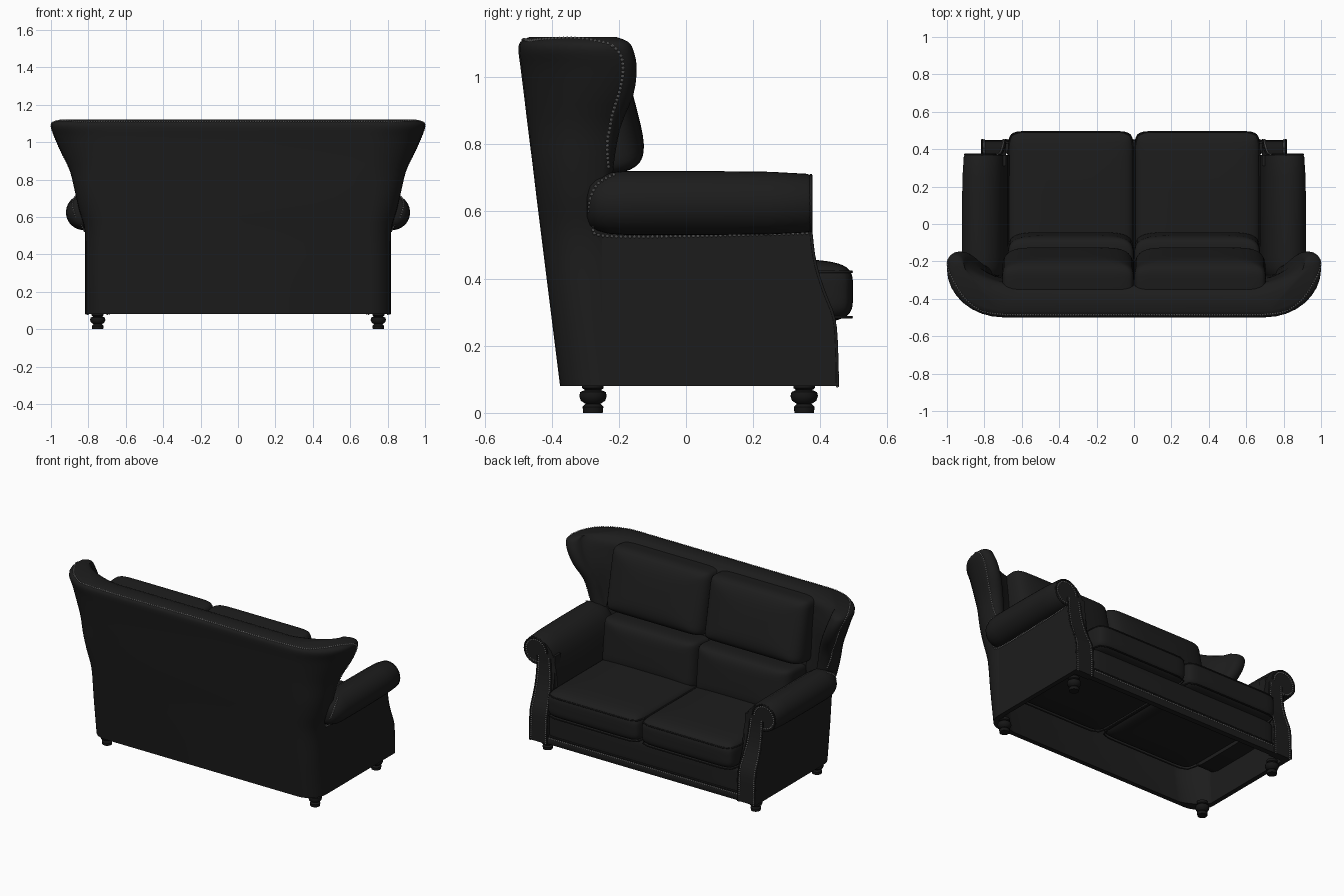
import bpy, bmesh, math
from mathutils import Vector, Matrix

cube = bpy.data.objects.get("Cube")
if cube:
    bpy.data.objects.remove(cube, do_unlink=True)


def material(name, rgb, rough):
    m = bpy.data.materials.new(name)
    m.use_nodes = True
    m.diffuse_color = (*rgb, 1)
    b = m.node_tree.nodes["Principled BSDF"]
    b.inputs["Base Color"].default_value = (*rgb, 1)
    b.inputs["Roughness"].default_value = rough
    return m


LEATHER = material("black leather", (.012, .012, .012), .5)
WOOD = material("dark wood", (.008, .008, .008), .5)
STUD = material("grey studs", (.27, .27, .27), .4)


def finish(name, bm, mat, angle=40):
    bmesh.ops.recalc_face_normals(bm, faces=bm.faces)
    me = bpy.data.meshes.new(name)
    bm.to_mesh(me)
    bm.free()
    ob = bpy.data.objects.new(name, me)
    bpy.context.collection.objects.link(ob)
    me.materials.append(mat)
    bpy.ops.object.select_all(action="DESELECT")
    ob.select_set(True)
    bpy.context.view_layer.objects.active = ob
    bpy.ops.object.shade_smooth_by_angle(angle=math.radians(angle))
    return ob


def spline(keys, steps):
    """Smooth curve through the keys."""
    ks = [Vector(k) for k in keys]
    ks = [ks[0]] + ks + [ks[-1]]
    out = []
    for a, b, c, d in zip(ks, ks[1:], ks[2:], ks[3:]):
        for i in range(steps):
            t = i / steps
            out.append(.5 * (2 * b + (c - a) * t + (2 * a - 5 * b + 4 * c - d) * t ** 2
                             + (3 * b - a - 3 * c + d) * t ** 3))
    return out + [ks[-1]]


def loft(name, rows, mat=LEATHER, angle=40):
    """Skin closed rings of points and cap both ends."""
    bm = bmesh.new()
    rings = [[bm.verts.new(p) for p in row] for row in rows]
    n = len(rings[0])
    for r, s in zip(rings, rings[1:]):
        for i in range(n):
            j = (i + 1) % n
            bm.faces.new((r[i], r[j], s[j], s[i]))
    bm.faces.new(rings[0])
    bm.faces.new(rings[-1])
    return finish(name, bm, mat, angle)


def pillow(name, lo, hi, thin=2, tilt=0, corner=14, edge=5, lean=0):
    """Cushion in the box lo..hi, squarish in outline and soft along its thin axis."""
    lo, hi = Vector(lo), Vector(hi)
    mid, half = (lo + hi) / 2, (hi - lo) / 2
    bm = bmesh.new()
    bmesh.ops.create_cube(bm, size=2)
    bmesh.ops.subdivide_edges(bm, edges=bm.edges[:], cuts=17, use_grid_fill=True)
    for v in bm.verts:
        # Crowd the grid toward the rounded edges
        p = Vector([math.sin(c * math.pi / 2) for c in v.co])
        flat = sum(abs(p[i]) ** corner for i in range(3) if i != thin) ** (edge / corner)
        p /= (flat + abs(p[thin]) ** edge) ** (1 / edge)
        p.y -= lean * p.z * max(p.y, 0)
        v.co = Vector([a * b for a, b in zip(p, half)])
    bmesh.ops.transform(bm, verts=bm.verts, matrix=Matrix.Translation(mid) @ Matrix.Rotation(tilt, 4, "X"))
    return finish(name, bm, LEATHER, 80)


def piping(name, points, cyclic=False, radius=.005):
    cu = bpy.data.curves.new(name, "CURVE")
    cu.dimensions = "3D"
    cu.bevel_depth, cu.bevel_resolution = radius, 1
    sp = cu.splines.new("POLY")
    sp.points.add(len(points) - 1)
    for p, q in zip(sp.points, points):
        p.co = (*q, 1)
    sp.use_cyclic_u = cyclic
    cu.materials.append(LEATHER)
    bpy.context.collection.objects.link(bpy.data.objects.new(name, cu))


def studs(name, path, target=None, gap=.0135):
    """Row of round nail heads, snapped onto a target part."""
    bm = bmesh.new()
    bpy.context.view_layer.update()
    left = 0
    for a, b in zip(path, path[1:]):
        d = (b - a).length
        while left < d:
            p = a.lerp(b, left / d)
            if target:
                p = target.closest_point_on_mesh(p)[1]
            bmesh.ops.create_icosphere(bm, subdivisions=1, radius=.0052, matrix=Matrix.Translation(p))
            left += gap
        left -= d
    finish(name, bm, STUD)


# Winged back: z, half width, rear y, front y, corner rx, corner ry, half thickness
wing_keys = [
    (.08, .815, -.375, -.22, .12, .12, .015), (.32, .815, -.405, -.22, .12, .12, .015),
    (.52, .818, -.43, -.22, .13, .13, .04), (.64, .85, -.445, -.22, .15, .14, .05),
    (.74, .873, -.457, -.215, .17, .15, .05), (.85, .9, -.471, -.195, .22, .18, .05),
    (.95, .948, -.483, -.156, .27, .23, .05), (1.03, .983, -.493, -.147, .3, .26, .05),
    (1.08, 1, -.499, -.157, .3, .26, .05), (1.105, .992, -.493, -.172, .3, .25, .042),
    (1.12, .955, -.465, -.21, .28, .2, .025)]


def wing_ring(k):
    z, w, b, f, rx, ry, h = k
    quarter = [i * math.pi / 16 for i in range(9)]
    half = [(w - rx + rx * math.sin(a), b + ry - ry * math.cos(a)) for a in quarter]
    half += [(w - h + h * math.cos(a * 2), f - h + h * math.sin(a * 2)) for a in quarter[1:]]
    # Padded inner face, nearly diagonal across the corner
    ix, low = w - 2 * h - .62, b + 4 * h - .03
    iy = f - h - low
    half += [(.62 + ix * abs(math.cos(a)) ** 1.35, low + iy * (1 - math.sin(a) ** 1.35)) for a in quarter[1:]]
    return [(x, y, z) for x, y in half] + [(-x, y, z) for x, y in reversed(half)]


back = loft("winged_back", [wing_ring(k) for k in spline(wing_keys, 3)], angle=60)
pillow("inner_back_pad", (-.69, -.43, .4), (.69, -.25, 1.07), 1, .1)

# Arm cross-section (x, z): outer roll, then inner side
arm_section = [(.825 + .095 * math.cos(a), .625 + .095 * math.sin(a))
               for a in [math.radians(-100 + 190 * i / 18) for i in range(19)]]
arm_section += [(.785, .712), (.745, .69), (.712, .65), (.69, .59), (.675, .5), (.665, .4), (.665, .27), (.8, .27)]
arm_rows = [(-.295, .45), (-.285, .7), (-.265, .85), (-.23, .96), (-.18, 1), (.08, 1),
            (.25, .98), (.36, .92), (.37, .88)]
# Side wall and front post outlines (y, z)
front_edge = spline([(.45, .08), (.448, .18), (.44, .28), (.41, .36), (.385, .44), (.372, .53), (.369, .62)], 3)
wall = [(-.25, .62), (-.25, .08)] + [tuple(p) for p in front_edge]
post = [(.31, .62), (.4, .08)] + [tuple(p) for p in front_edge]


def foot(name, x, y):
    outline = [(.029, 0), (.031, .018), (.022, .027), (.036, .036), (.041, .05), (.038, .062),
               (.024, .068), (.032, .074), (.032, .09)]
    rows = [[(x + r * math.cos(i * math.pi / 10), y + r * math.sin(i * math.pi / 10), z)
             for i in range(20)] for r, z in outline]
    loft(name, rows, WOOD)


for side, s in (("left", 1), ("right", -1)):
    loft(side + "_arm", [[(s * (.8 + (x - .8) * (k if x > .8 or y < 0 else 1)), y, .62 + (z - .62) * k)
                          for x, z in arm_section] for y, k in arm_rows])
    loft(side + "_side_wall", [[(s * x, y, z) for y, z in wall] for x in (.785, .815)])
    loft(side + "_front_post", [[(s * x, y, z) for y, z in post] for x in (.685, .814)])
    for where, y in (("front", .352), ("rear", -.277)):
        foot(f"{side}_{where}_foot", s * .75, y)

    # Nail rows: wing edge and arm seam, then the scroll and post border
    edge = spline([(0, -.485, 1.114), (.7, -.485, 1.114), (.87, -.43, 1.114), (.97, -.29, 1.108),
                   (.995, -.21, 1.085), (.99, -.187, 1.03), (.965, -.195, .96), (.915, -.222, .87),
                   (.885, -.228, .78), (.875, -.215, .715)], 5)
    studs(side + "_wing_studs", [Vector((s * p.x, p.y, p.z)) for p in edge], back)
    seam = spline([(.87, -.215, .71), (.885, -.265, .68), (.875, -.288, .62), (.84, -.275, .56),
                   (.822, -.25, .528), (.82, 0, .526), (.82, .36, .535)], 5)
    studs(side + "_arm_studs", [Vector((s * p.x, p.y, p.z)) for p in seam])
    hub = Vector((s * .822, .372, .625))
    scroll = [hub + Vector((s * .07 * math.cos(a), 0, .07 * math.sin(a)))
              for a in [math.radians(-100 + 14 * i) for i in range(21)]]
    for x, out, tag in ((.802, .01, "outer"), (.698, -.01, "inner")):
        # Border rows draw together toward the scroll
        line = [Vector((s * (x + (.03 * max(0, z - .3) / .28 if out < 0 else 0)), y + .001, z))
                for y, z in front_edge if z < .6]
        studs(f"{side}_{tag}_post_studs", line)
        piping(f"{side}_{tag}_post_piping", [p + Vector((s * out, 0, 0)) for p in line])
    studs(side + "_scroll_studs", scroll)
    piping(side + "_scroll_piping", [hub + (p - hub) * 1.17 for p in scroll])

    # Cushions
    x0, x1 = sorted((s * .001, s * .675))
    pillow(side + "_seat_cushion", (x0, -.32, .262), (x1, .497, .46))
    ring = []
    for i in range(64):
        c, n = math.cos(i * math.pi / 32), math.sin(i * math.pi / 32)
        q = (abs(c) ** 14 + abs(n) ** 14) ** (-1 / 14)
        ring.append((s * .338 + .334 * c * q, .0885 + .405 * n * q))
    for z, tag in ((.42, "upper"), (.285, "lower")):
        piping(f"{side}_seat_{tag}_piping", [(x, y, z) for x, y in ring], True, .004)
    pillow(side + "_lumbar_cushion", (x0, -.36, .4), (x1, -.05, .7), 1, .1)
    x0, x1 = sorted((s * .001, s * .705))
    pillow(side + "_back_cushion", (x0, -.43, .705), (x1, -.15, 1.108), 1, .1, 14, 4, .22)

# Front rail under the seat
pillow("front_panel", (-.695, .36, .115), (.695, .448, .285), 1)
rail = [(.41, .08), (.445, .08), (.45, .095), (.45, .125), (.442, .135), (.41, .135)]
loft("bottom_rail", [[(x, y, z) for y, z in rail] for x in (-.69, .69)])
studs("rail_studs", [Vector((-.68, .45, .122)), Vector((.68, .45, .122))])
piping("rail_piping", [(-.68, .447, .134), (.68, .447, .134)])
